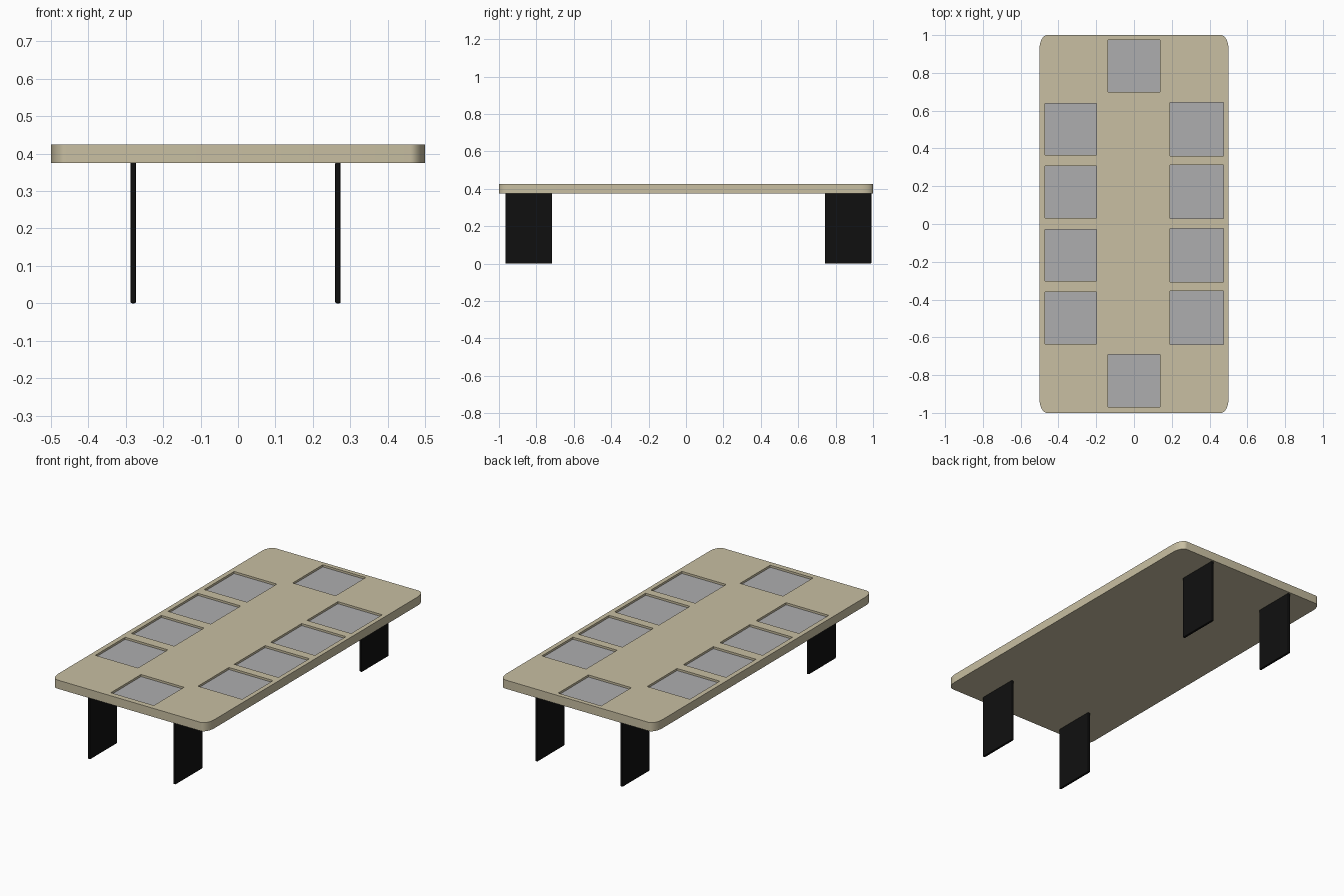
import bpy, bmesh
from math import sin, cos, pi

if "Cube" in bpy.data.objects:
    bpy.data.objects.remove(bpy.data.objects["Cube"])


def material(name, rgb):
    m = bpy.data.materials.new(name)
    m.diffuse_color = (*rgb, 1)
    m.use_nodes = True
    m.node_tree.nodes["Principled BSDF"].inputs["Base Color"].default_value = m.diffuse_color
    return m


def add_object(name, bm, mat=None):
    bmesh.ops.recalc_face_normals(bm, faces=bm.faces)
    me = bpy.data.meshes.new(name)
    bm.to_mesh(me)
    bm.free()
    if mat:
        me.materials.append(mat)
    ob = bpy.data.objects.new(name, me)
    bpy.context.collection.objects.link(ob)
    return ob


def add_box(bm, x0, x1, y0, y1, z0, z1):
    vs = bmesh.ops.create_cube(bm, size=1)["verts"]
    bmesh.ops.scale(bm, verts=vs, vec=(x1 - x0, y1 - y0, z1 - z0))
    bmesh.ops.translate(bm, verts=vs, vec=((x0 + x1) / 2, (y0 + y1) / 2, (z0 + z1) / 2))


wood = material("pale_wood", (0.58, 0.52, 0.36))
black = material("black", (0.005, 0.005, 0.005))
grey = material("grey_panel", (0.42, 0.42, 0.43))

BOTTOM, TOP, DEPTH = 0.375, 0.425, 0.013

# Table top: slab with elliptical rounded corners
bm = bmesh.new()
RX, RY, SEG = 0.04, 0.07, 10
outline = []
for k, (sx, sy) in enumerate([(1, 1), (-1, 1), (-1, -1), (1, -1)]):
    for i in range(SEG + 1):
        a = (k + i / SEG) * pi / 2
        outline.append(bm.verts.new((sx * (0.5 - RX) + RX * cos(a),
                                     sy * (1 - RY) + RY * sin(a), BOTTOM)))
base = bm.faces.new(outline)
ext = bmesh.ops.extrude_face_region(bm, geom=[base], use_keep_orig=True)
bmesh.ops.translate(bm, vec=(0, 0, TOP - BOTTOM),
                    verts=[g for g in ext["geom"] if isinstance(g, bmesh.types.BMVert)])
table_top = add_object("table_top", bm, wood)

# Place panels: centre and half size, two ends and four per side
panels = [(0, 0.836, 0.138), (0, -0.83, 0.138)]
for y in (0.502, 0.17, -0.165, -0.497):
    panels += [(-0.335, y, 0.137), (0.332, y, 0.142)]

# Shallow recesses cut into the table top
bm = bmesh.new()
for x, y, h in panels:
    add_box(bm, x - h, x + h, y - h, y + h, TOP - DEPTH, TOP + 0.05)
cutter = add_object("recess_cutter", bm, wood)
cutter.hide_render = True
cutter.display_type = 'WIRE'
cut = table_top.modifiers.new("recesses", 'BOOLEAN')
cut.operation = 'DIFFERENCE'
cut.solver = 'EXACT'
cut.object = cutter

# Apply the cut so the helper can go, then smooth the corners
bpy.context.view_layer.objects.active = table_top
table_top.select_set(True)
bpy.ops.object.modifier_apply(modifier=cut.name)
bpy.data.objects.remove(cutter)
bpy.ops.object.shade_smooth_by_angle(angle=pi / 6)

# Grey panels lying on the recess floors
for i, (x, y, h) in enumerate(panels):
    bm = bmesh.new()
    add_box(bm, x - h, x + h, y - h, y + h, TOP - DEPTH - 0.004, TOP - DEPTH + 0.001)
    add_object(f"place_panel_{i + 1}", bm, grey)

# Thin slab legs with slightly softened edges
for side, x in (("left", -0.28), ("right", 0.267)):
    for end, y0, y1 in (("front", -0.965, -0.716), ("back", 0.742, 0.991)):
        bm = bmesh.new()
        add_box(bm, x - 0.0075, x + 0.0075, y0, y1, 0, BOTTOM + 0.002)
        leg = add_object(f"{end}_{side}_leg", bm, black)
        bev = leg.modifiers.new("soft_edges", 'BEVEL')
        bev.width, bev.segments = 0.004, 2
